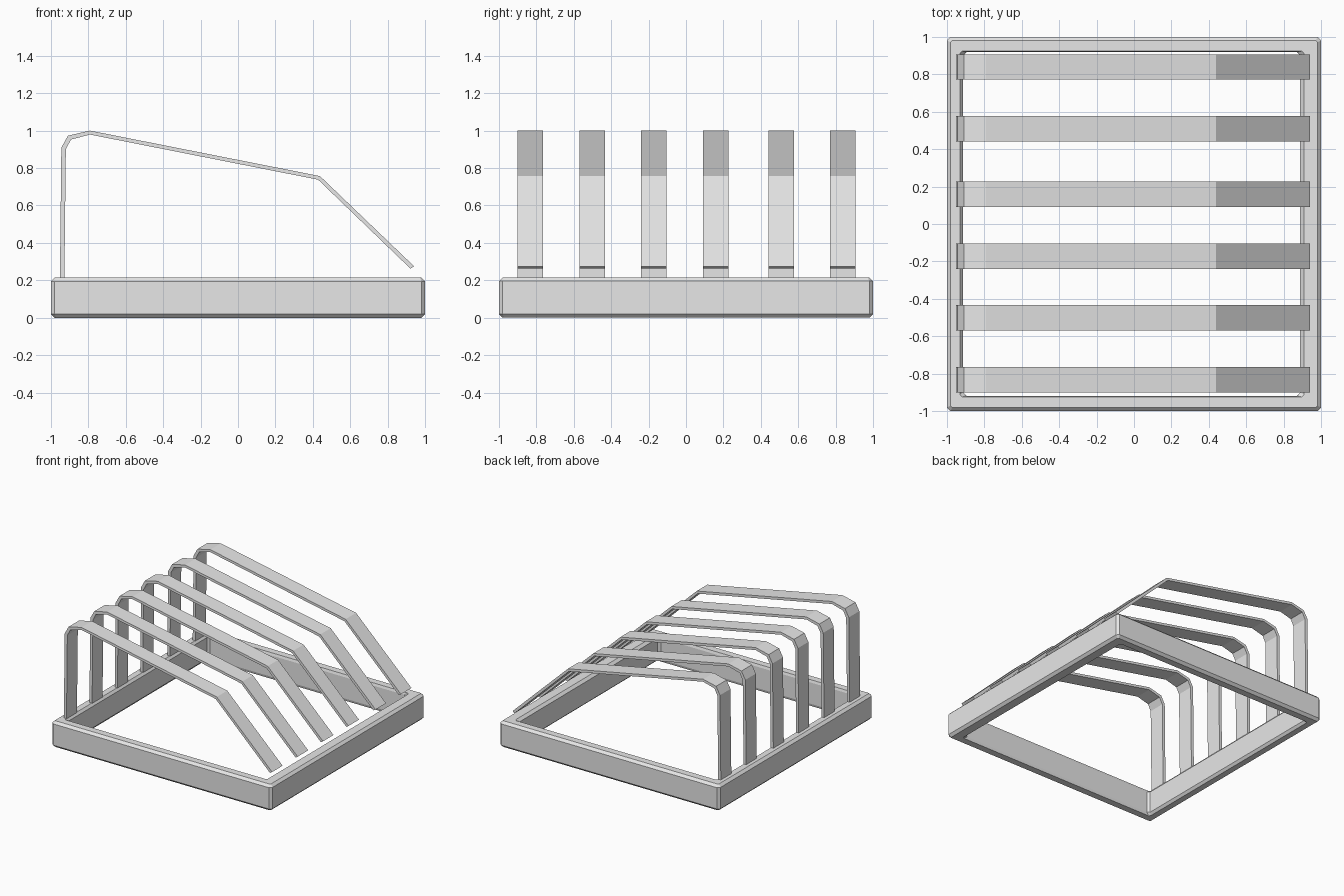
import bpy
import bmesh

cube = bpy.data.objects.get("Cube")
if cube:
    bpy.data.objects.remove(cube, do_unlink=True)

grey = bpy.data.materials.new("light_grey")
grey.use_nodes = True
grey.diffuse_color = (0.8, 0.8, 0.8, 1)
grey.node_tree.nodes["Principled BSDF"].inputs["Base Color"].default_value = (0.8, 0.8, 0.8, 1)


def finish(bm, name):
    bmesh.ops.recalc_face_normals(bm, faces=bm.faces)
    mesh = bpy.data.meshes.new(name)
    bm.to_mesh(mesh)
    bm.free()
    mesh.materials.append(grey)
    obj = bpy.data.objects.new(name, mesh)
    bpy.context.collection.objects.link(obj)
    return obj


def ring(bm, x0, x1, y, cut, z):
    """Rectangular loop with clipped corners."""
    points = [(x0 + cut, -y), (x1 - cut, -y), (x1, -y + cut), (x1, y - cut),
              (x1 - cut, y), (x0 + cut, y), (x0, y - cut), (x0, -y + cut)]
    return [bm.verts.new((px, py, z)) for px, py in points]


# Base frame: chamfered loops running up the outside and down the inside
HEIGHT, BEVEL = 0.215, 0.02
outer = (-1, 1, 1, BEVEL)
outer_rim = (-0.98, 0.98, 0.98, 0.008)
inner_rim = (-0.93, 0.909, 0.924, 0.012)
inner = (-0.914, 0.888, 0.918, 0.018)
bm = bmesh.new()
loops = [ring(bm, *shape, z) for shape, z in (
    (outer_rim, 0), (outer, BEVEL), (outer, HEIGHT - BEVEL), (outer_rim, HEIGHT),
    (inner_rim, HEIGHT), (inner, HEIGHT - BEVEL), (inner, BEVEL), (inner_rim, 0))]
for a, b in zip(loops, loops[1:] + loops[:1]):
    for i in range(len(a)):
        j = (i + 1) % len(a)
        bm.faces.new((a[i], a[j], b[j], b[i]))
finish(bm, "base_frame")

# Bent slats: outer and inner edges of the strip, extruded across its width
TOP = [(-0.952, 0.19), (-0.944, 0.909), (-0.909, 0.973),
       (-0.791, 1.0), (0.438, 0.757), (0.941, 0.275)]
UNDER = [(-0.928, 0.19), (-0.92, 0.9), (-0.893, 0.952),
         (-0.791, 0.979), (0.428, 0.738), (0.922, 0.262)]
WIDTH = 0.136
for n, y in enumerate((-0.833, -0.501, -0.172, 0.158, 0.51, 0.839), 1):
    bm = bmesh.new()
    sections = []
    for (tx, tz), (ux, uz) in zip(TOP, UNDER):
        lo, hi = y - WIDTH / 2, y + WIDTH / 2
        sections.append([bm.verts.new(p) for p in (
            (tx, lo, tz), (tx, hi, tz), (ux, hi, uz), (ux, lo, uz))])
    for a, b in zip(sections, sections[1:]):
        for i in range(4):
            j = (i + 1) % 4
            bm.faces.new((a[i], a[j], b[j], b[i]))
    bm.faces.new(sections[0])
    bm.faces.new(sections[-1])
    finish(bm, f"bent_slat_{n}")
